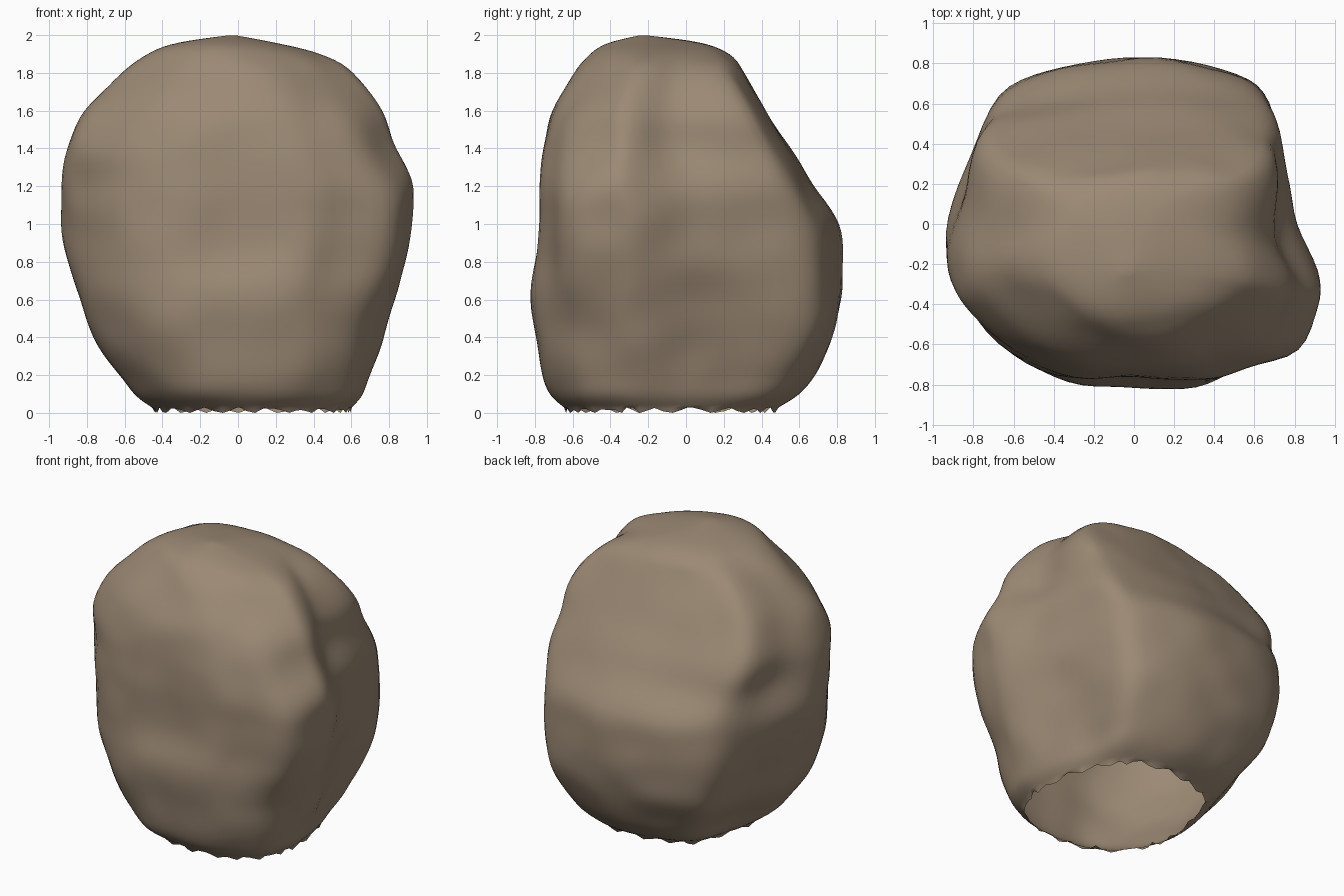
import bpy, bmesh, math, random
from mathutils import Vector, noise

if "Cube" in bpy.data.objects:
    bpy.data.objects.remove(bpy.data.objects["Cube"])

random.seed(4)
SEGS, STEPS = 80, 5

# Plan outline seen from above, counter-clockwise
PLAN = [(.92, -.25), (.80, .02), (.73, .3), (.66, .6), (.54, .74), (.2, .83),
        (-.15, .83), (-.45, .76), (-.68, .64), (-.8, .35), (-.92, .02),
        (-.92, -.25), (-.83, -.43), (-.6, -.67), (-.3, -.8), (0, -.8),
        (.33, -.83), (.55, -.76), (.83, -.68), (.92, -.42)]

# Height, left, right, front, back, roundness of front half and back half
# (negative roundness squares the corners)
LEVELS = [(.02, -.44, .62, -.64, .47, .7, .4), (.09, -.54, .69, -.73, .58, .6, .2),
          (.2, -.62, .73, -.78, .67, .55, 0), (.4, -.75, .79, -.81, .77, .45, -.12),
          (.6, -.82, .85, -.83, .82, .35, -.12), (.8, -.89, .91, -.8, .82, .15, -.05),
          (1.0, -.92, .92, -.78, .80, .05, -.05), (1.2, -.91, .92, -.78, .67, .1, -.2),
          (1.4, -.91, .84, -.77, .55, .4, -.4), (1.6, -.82, .8, -.73, .42, .7, -.5),
          (1.8, -.63, .65, -.61, .3, .9, -.4), (1.9, -.49, .46, -.52, .22, 1, 0),
          (1.96, -.32, .2, -.41, .08, 1, .6), (2.0, -.04, -.02, -.24, -.22, 1, 1)]

# Hollows and bulges: centre, radius, depth
DENTS = [((.85, -.25, .85), .22, -.02), ((.75, -.65, .5), .22, -.03),
         ((.6, .65, .45), .3, .02), ((-.6, -.6, .55), .4, .045),
         ((-.55, -.5, 1.65), .3, -.04), ((-.1, -.65, 1.7), .18, -.02),
         ((.5, -.45, 1.75), .3, -.06)]


def spline(a, b, c, d, t):
    """Catmull-Rom interpolation of tuples"""
    return [.5 * (2 * q + (r - p) * t + (2 * p - 5 * q + 4 * r - s) * t * t
                  + (3 * q - p - 3 * r + s) * t ** 3)
            for p, q, r, s in zip(a, b, c, d)]


# Smooth unit outline
n = len(PLAN)
outline = []
for i in range(SEGS):
    k, t = divmod(i * n / SEGS, 1)
    k = int(k)
    x, y = spline(*[PLAN[(k + j) % n] for j in (-1, 0, 1, 2)], t)
    outline.append(Vector((x / .92, y / .83)))

# Interpolated height levels
rows = []
m = len(LEVELS) - 1
for i in range(m * STEPS + 1):
    k = min(i // STEPS, m - 1)
    rows.append(spline(LEVELS[max(k - 1, 0)], LEVELS[k], LEVELS[k + 1],
                       LEVELS[min(k + 2, m)], i / STEPS - k))


def reshape(uv, front, back):
    """Blend the outline towards a circle or a square"""
    side = min(1, max(0, .5 - uv.y))
    r = back + (front - back) * side
    if r >= 0:
        return uv.lerp(uv.normalized(), r)
    return uv.lerp(uv / max(abs(uv.x), abs(uv.y)), -r)


def weather(p, out):
    """Push a surface point in or out with dents and soft noise"""
    d = .015 * noise.noise(p * 2.3) + .02 * noise.noise(p * 4.5 + Vector((3, 1, 7)))
    for c, r, depth in DENTS:
        d += depth * math.exp(-((p - Vector(c)).length / r) ** 2)
    return p + out * d


# Rock shell, open underneath
bm = bmesh.new()
rings = []
for ri, (z, x0, x1, y0, y1, front, back) in enumerate(rows):
    ring = []
    for k, uv in enumerate(outline):
        u = reshape(uv, front, back)
        p = Vector(((x0 + x1) / 2 + u.x * (x1 - x0) / 2,
                    (y0 + y1) / 2 + u.y * (y1 - y0) / 2, z))
        q = weather(p, Vector((u.x, u.y, 0)) * min(1, (2.0 - z) / .12))
        if ri == 0:                            # ragged broken rim
            q.z = (0, .03, .045, .02)[k % 4] * random.uniform(.3, 1)
        ring.append(bm.verts.new(q))
    rings.append(ring)
for a, b in zip(rings, rings[1:]):
    for i in range(SEGS):
        j = (i + 1) % SEGS
        bm.faces.new((a[i], a[j], b[j], b[i]))
bm.faces.new(rings[-1])
for _ in range(3):
    bmesh.ops.smooth_vert(bm, verts=[v for r in rings[2:] for v in r], factor=.5,
                          use_axis_x=True, use_axis_y=True, use_axis_z=True)
for f in bm.faces:
    f.smooth = True

mesh = bpy.data.meshes.new("boulder")
bm.to_mesh(mesh)
bm.free()
rock = bpy.data.objects.new("boulder", mesh)
bpy.context.collection.objects.link(rock)

stone = bpy.data.materials.new("brown stone")
stone.diffuse_color = (.33, .25, .175, 1)
stone.use_nodes = True
stone.node_tree.nodes["Principled BSDF"].inputs["Base Color"].default_value = stone.diffuse_color
mesh.materials.append(stone)
